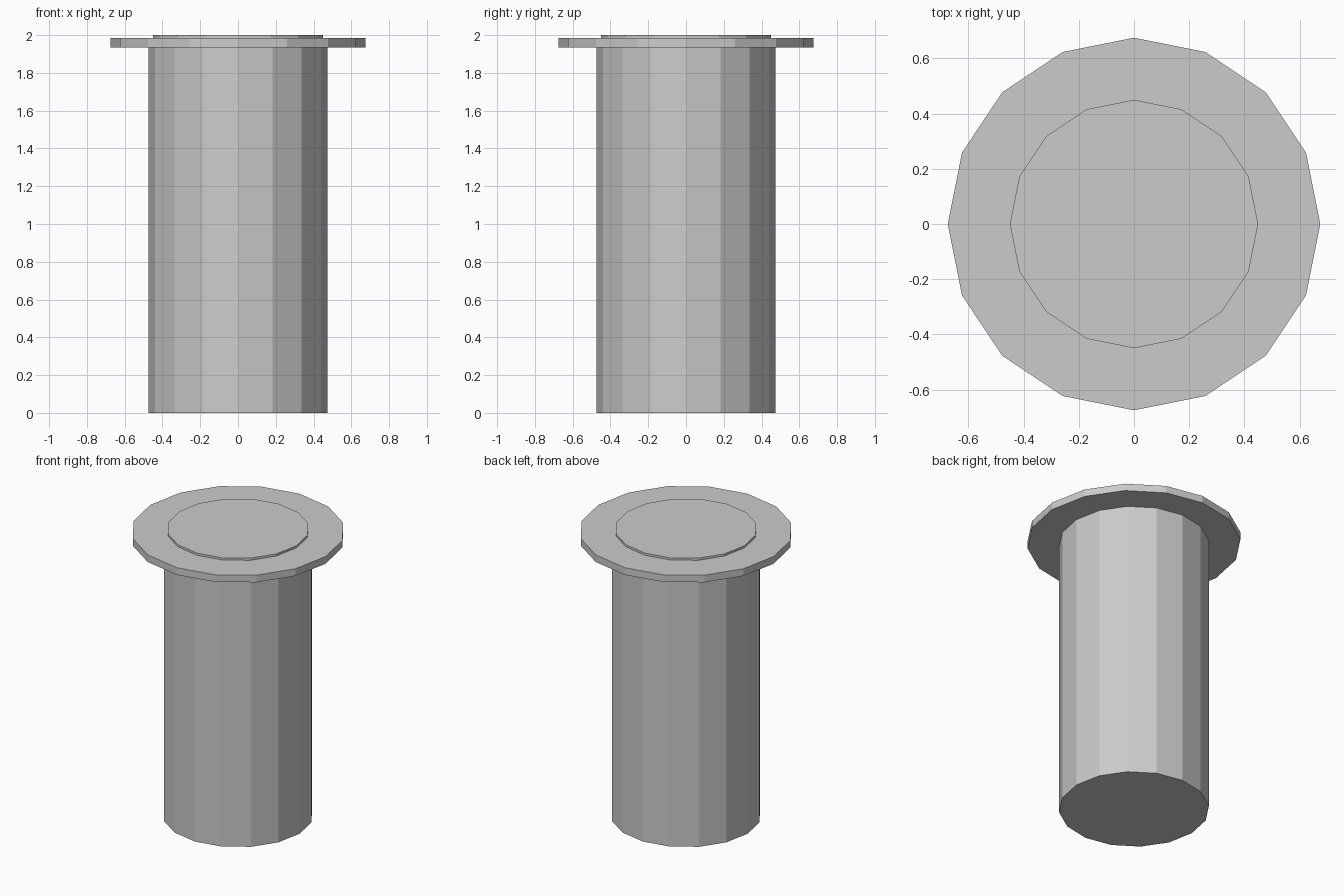
import bpy

if "Cube" in bpy.data.objects:
    bpy.data.objects.remove(bpy.data.objects["Cube"])

SIDES = 16


def disc(name, radius, z0, z1):
    """Flat-shaded 16-sided cylinder between two heights."""
    bpy.ops.mesh.primitive_cylinder_add(
        vertices=SIDES, radius=radius, depth=z1 - z0,
        location=(0, 0, (z0 + z1) / 2))
    obj = bpy.context.object
    obj.name = name
    return obj


# main shaft
disc("body", 0.475, 0.0, 1.935)
# wide rim near the top
disc("flange", 0.675, 1.935, 1.985)
# thin raised lid
disc("cap", 0.45, 1.985, 2.0)
